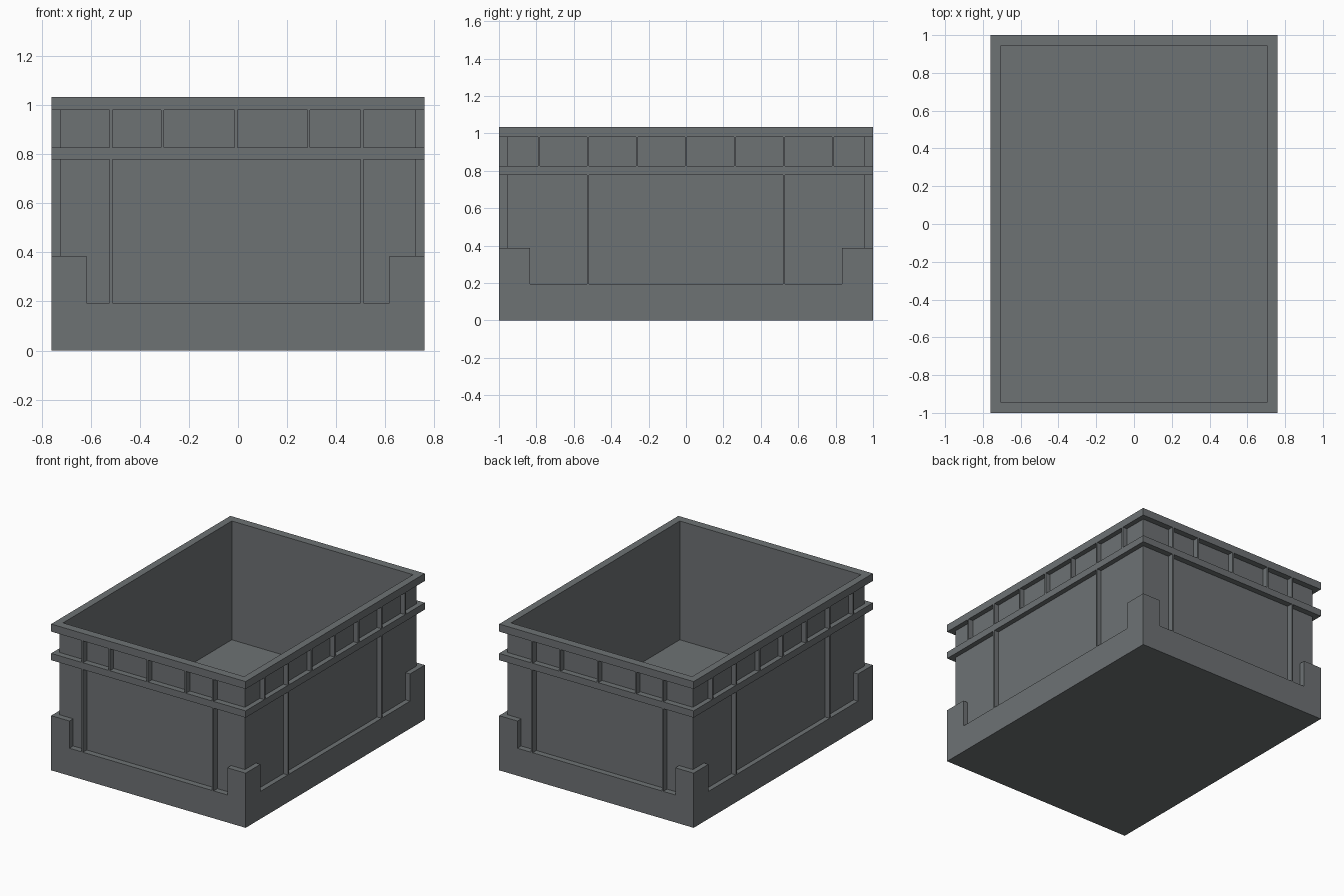
import bpy
import bmesh

if "Cube" in bpy.data.objects:
    bpy.data.objects.remove(bpy.data.objects["Cube"])

# Overall half sizes: outer skin, wall face and inner cavity
OUTER, WALL, INNER = (0.76, 1.0), (0.725, 0.958), (0.708, 0.942)
BASE_TOP, FOOT_TOP = 0.194, 0.386
BAND_LOW, BAND_HIGH = 0.778, 0.826
RIM_LOW, TOP = 0.98, 1.033

grey = bpy.data.materials.new("grey plastic")
grey.use_nodes = True
colour = (0.155, 0.168, 0.175, 1)
grey.diffuse_color = colour
grey.node_tree.nodes["Principled BSDF"].inputs["Base Color"].default_value = colour


def make_object(name, bm):
    bmesh.ops.recalc_face_normals(bm, faces=bm.faces)
    mesh = bpy.data.meshes.new(name)
    bm.to_mesh(mesh)
    bm.free()
    mesh.materials.append(grey)
    obj = bpy.data.objects.new(name, mesh)
    bpy.context.collection.objects.link(obj)
    return obj


def prism(bm, outline, z0, z1):
    """Extrude a flat outline from z0 up to z1."""
    face = bm.faces.new([bm.verts.new((x, y, z0)) for x, y in outline])
    top = bmesh.ops.extrude_face_region(bm, geom=[face])["geom"]
    verts = [v for v in top if isinstance(v, bmesh.types.BMVert)]
    bmesh.ops.translate(bm, verts=verts, vec=(0, 0, z1 - z0))


def rectangle(x0, x1, y0, y1):
    return [(x0, y0), (x1, y0), (x1, y1), (x0, y1)]


# Tub: one stepped profile carried round the rectangle, outside then inside
steps = [
    (OUTER, 0), (OUTER, BASE_TOP),
    (WALL, BASE_TOP), (WALL, BAND_LOW),
    (OUTER, BAND_LOW), (OUTER, BAND_HIGH),
    (WALL, BAND_HIGH), (WALL, RIM_LOW),
    (OUTER, RIM_LOW), (OUTER, TOP),
    (INNER, TOP), (INNER, BASE_TOP),
]
bm = bmesh.new()
loops = [[bm.verts.new((x, y, z)) for x, y in rectangle(-hx, hx, -hy, hy)]
         for (hx, hy), z in steps]
for low, high in zip(loops, loops[1:]):
    for i in range(4):
        j = (i + 1) % 4
        bm.faces.new((low[i], low[j], high[j], high[i]))
bm.faces.new(loops[0])
bm.faces.new(loops[-1])
tub = make_object("crate_tub", bm)

# Corner feet: L-shaped guards that wrap the walls above the base
bm = bmesh.new()
foot = [(0.617, 1.0), (0.76, 1.0), (0.76, 0.835),
        (0.716, 0.835), (0.716, 0.95), (0.617, 0.95)]
for sx in (-1, 1):
    for sy in (-1, 1):
        prism(bm, [(sx * x, sy * y) for x, y in foot], 0.15, FOOT_TOP)
feet = make_object("corner_feet", bm)

# Ribs: (position, reaches down to the base) for end and side walls
end_ribs = [(-0.517, True), (-0.307, False), (-0.009, False),
            (0.288, False), (0.504, True)]
side_ribs = [(0.262 * i, abs(i) == 2) for i in range(-3, 4)]
HALF = 0.006
bm = bmesh.new()
for s in (-1, 1):
    for x, full in end_ribs:
        y0, y1 = sorted((s * 0.95, s * OUTER[1]))
        prism(bm, rectangle(x - HALF, x + HALF, y0, y1),
              0.15 if full else 0.8, 1.0)
    for y, full in side_ribs:
        x0, x1 = sorted((s * 0.716, s * OUTER[0]))
        prism(bm, rectangle(x0, x1, y - HALF, y + HALF),
              0.15 if full else 0.8, 1.0)
ribs = make_object("wall_ribs", bm)

# Fuse feet and ribs into the tub as a single moulding
bpy.context.view_layer.objects.active = tub
for part in (feet, ribs):
    fuse = tub.modifiers.new("fuse", "BOOLEAN")
    fuse.operation = "UNION"
    fuse.solver = "EXACT"
    fuse.object = part
    bpy.ops.object.modifier_apply(modifier=fuse.name)
    bpy.data.objects.remove(part)
